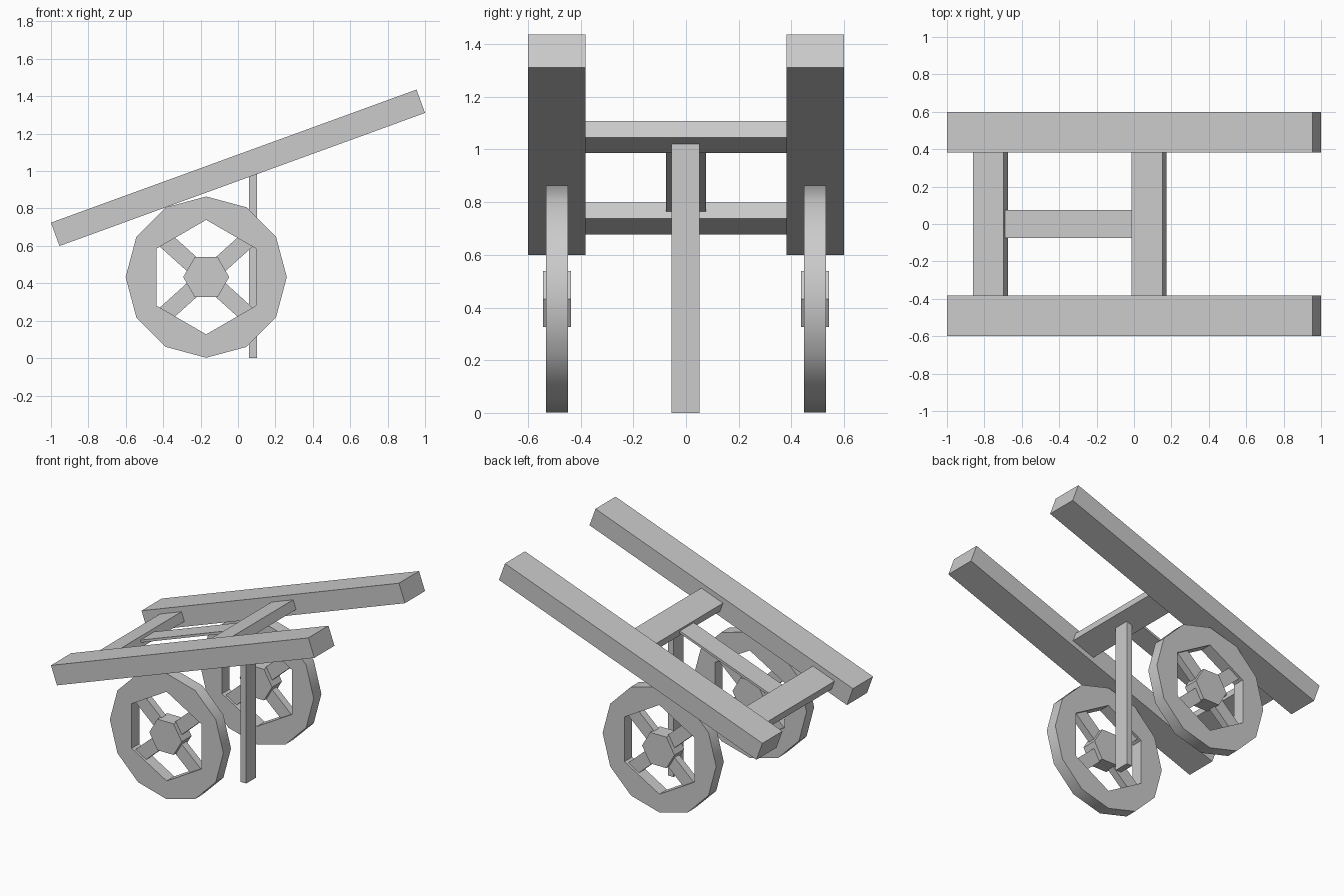
import bpy, bmesh
from math import sin, cos, tan, pi, radians
from mathutils import Matrix, Vector

cube = bpy.data.objects.get("Cube")
if cube:
    bpy.data.objects.remove(cube, do_unlink=True)

grey = bpy.data.materials.new("plain grey")
grey.use_nodes = True
colour = (0.6, 0.6, 0.6, 1)
grey.diffuse_color = colour
grey.node_tree.nodes["Principled BSDF"].inputs["Base Color"].default_value = colour

TILT = radians(20)
MID_Z = 1.0175


def finish(name, bm):
    bmesh.ops.recalc_face_normals(bm, faces=bm.faces)
    mesh = bpy.data.meshes.new(name)
    bm.to_mesh(mesh)
    bm.free()
    mesh.materials.append(grey)
    obj = bpy.data.objects.new(name, mesh)
    bpy.context.collection.objects.link(obj)
    return obj


def box(name, centre, size, angle=0):
    """Box turned by angle in the x-z plane."""
    bm = bmesh.new()
    bmesh.ops.create_cube(bm, size=1)
    bm.transform(Matrix.Translation(centre) @ Matrix.Rotation(-angle, 4, 'Y')
                 @ Matrix.Diagonal((*size, 1)))
    return finish(name, bm)


def on_slope(x, y=0):
    return Vector((x, y, MID_Z + x * tan(TILT)))


def rim(name, centre, radius, hole, width):
    """Twelve-sided rim around a six-sided hole."""
    bm = bmesh.new()
    rings = []
    for side in (-1, 1):
        for outer in (True, False):
            ring = []
            for i in range(12):
                a = i * pi / 6
                r = radius if outer else hole * (cos(pi / 6) if i % 2 else 1)
                ring.append(bm.verts.new((centre.x + r * sin(a),
                                          centre.y + side * width / 2,
                                          centre.z + r * cos(a))))
            rings.append(ring)
    front_out, front_in, back_out, back_in = rings
    for a, b in ((front_out, front_in), (front_in, back_in),
                 (back_in, back_out), (back_out, front_out)):
        for i in range(12):
            j = (i + 1) % 12
            bm.faces.new((a[i], a[j], b[j], b[i]))
    return finish(name, bm)


def hub(name, centre, radius, width):
    bm = bmesh.new()
    bmesh.ops.create_cone(bm, cap_ends=True, segments=6, radius1=radius,
                          radius2=radius, depth=width)
    corner = max(bm.verts, key=lambda v: v.co.x).co
    spin = 0 if abs(corner.y) < 0.001 else pi / 6
    bm.transform(Matrix.Translation(centre) @ Matrix.Rotation(pi / 2, 4, 'X')
                 @ Matrix.Rotation(spin, 4, 'Z'))
    return finish(name, bm)


# Long sloping side beams and wheels, one of each per side
for side, label in ((-1, "right"), (1, "left")):
    box(label + "_beam", on_slope(0, side * 0.491), (2.08, 0.218, 0.133), TILT)
    centre = Vector((-0.17, side * 0.49, 0.433))
    wheel = rim(label + "_wheel_rim", centre, 0.431, 0.306, 0.083)
    bpy.ops.object.select_all(action='DESELECT')
    wheel.select_set(True)
    bpy.context.view_layer.objects.active = wheel
    bpy.ops.object.shade_smooth_by_angle(angle=radians(35))
    hub(label + "_wheel_hub", centre, 0.123, 0.107)
    for n, angle in enumerate((42, 138, 222, 318)):
        a = radians(angle)
        out = Vector((cos(a), 0, sin(a))) * 0.19
        box(f"{label}_spoke_{n + 1}", centre + out, (0.23, 0.05, 0.09), a)

# Cross boards between the beams
for name, x in (("low_cross_board", -0.7675), ("high_cross_board", 0.08)):
    box(name, on_slope(x), (0.175, 0.77, 0.065), TILT)

# Thin board joining the cross boards
box("centre_board", on_slope(-0.343) + Vector((0, 0, 0.005)),
    (0.73, 0.15, 0.016), TILT)

# Upright prop standing on the ground
box("prop_leg", (0.08, -0.002, 0.515), (0.043, 0.107, 1.03))
